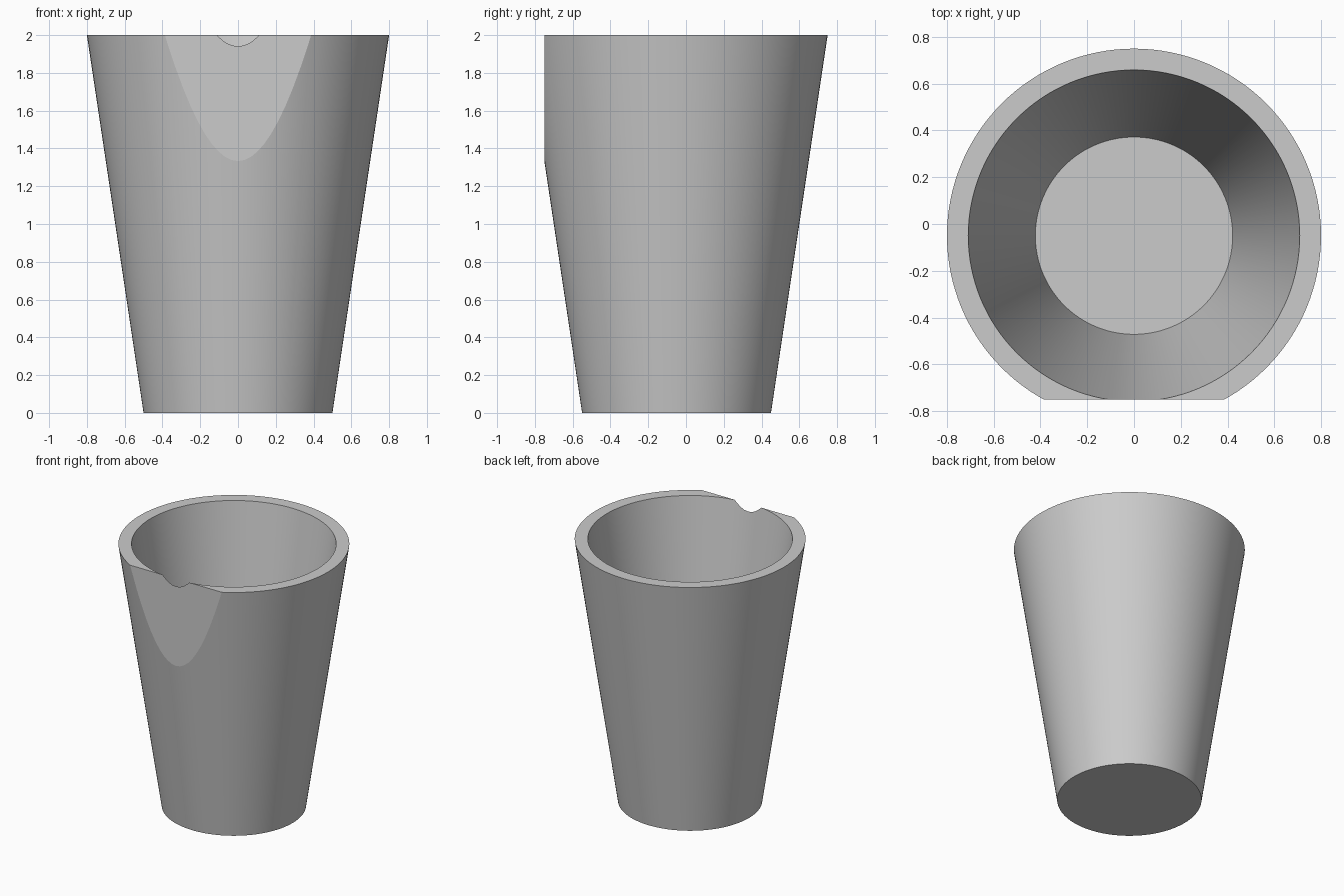
import bpy, bmesh, math

default = bpy.data.objects.get("Cube")
if default:
    bpy.data.objects.remove(default, do_unlink=True)

SEGMENTS = 128
CENTRE_Y = -0.05
FLAT_Y = -0.75

# One plain grey for the whole cup
grey = bpy.data.materials.new("plain grey")
colour = (0.6, 0.6, 0.6, 1)
grey.use_nodes = True
grey.diffuse_color = colour
grey.node_tree.nodes["Principled BSDF"].inputs["Base Color"].default_value = colour

bm = bmesh.new()

# Base, outer wall, rim, inner wall and floor: (radius, height), turned on a lathe
profile = [(0, 0), (0.5, 0), (0.8, 2), (0.709, 2), (0.422, 0.09), (0, 0.09)]
verts = [bm.verts.new((r, CENTRE_Y, z)) for r, z in profile]
edges = [bm.edges.new(pair) for pair in zip(verts, verts[1:])]
bmesh.ops.spin(bm, geom=verts + edges, cent=(0, CENTRE_Y, 0), axis=(0, 0, 1),
               angle=math.tau, steps=SEGMENTS)
bmesh.ops.remove_doubles(bm, verts=bm.verts[:], dist=1e-4)

# Flat slice down the upper front, just breaking through the inner wall
bmesh.ops.bisect_plane(
    bm, geom=bm.verts[:] + bm.edges[:] + bm.faces[:], dist=1e-5,
    plane_co=(0, FLAT_Y, 0), plane_no=(0, -1, 0), clear_outer=True)
flat_edges = [e for e in bm.edges if e.is_boundary]
bmesh.ops.edgeloop_fill(bm, edges=flat_edges)
bmesh.ops.recalc_face_normals(bm, faces=bm.faces[:])

# Smooth walls with crisp rims and a crisp flat
for face in bm.faces:
    face.smooth = True
for edge in bm.edges:
    edge.smooth = edge.calc_face_angle(0) < math.radians(30)
for edge in flat_edges:
    edge.smooth = False

mesh = bpy.data.meshes.new("cup")
bm.to_mesh(mesh)
bm.free()
mesh.materials.append(grey)
cup = bpy.data.objects.new("cup", mesh)
bpy.context.collection.objects.link(cup)
